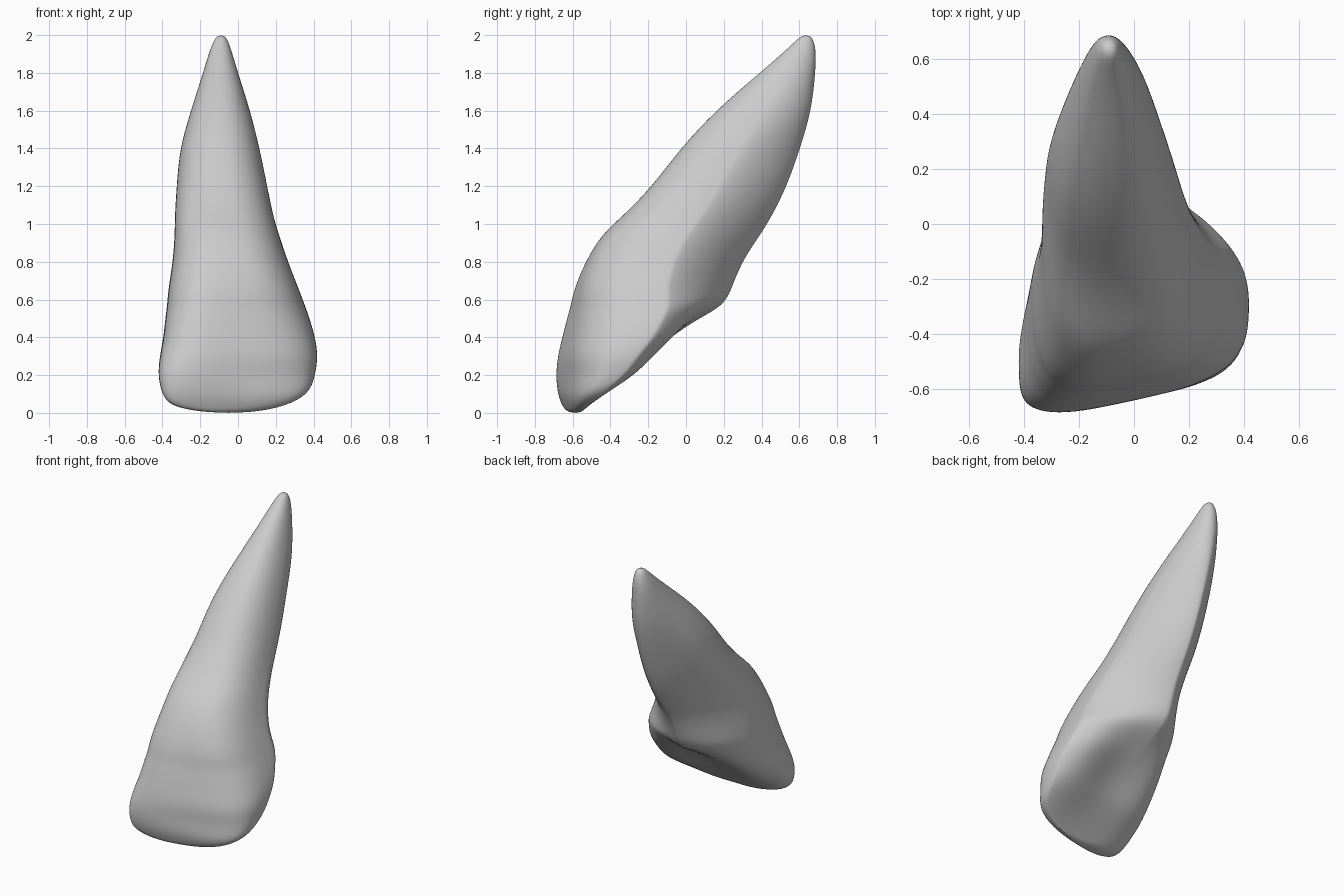
import bpy, bmesh, math
from mathutils import Vector

cube = bpy.data.objects.get("Cube")
if cube:
    bpy.data.objects.remove(cube, do_unlink=True)

SIDES = 48


def make_material(name, color):
    mat = bpy.data.materials.new(name)
    mat.use_nodes = True
    mat.diffuse_color = color
    mat.node_tree.nodes["Principled BSDF"].inputs["Base Color"].default_value = color
    return mat


def ramp(z, stops):
    """Piecewise linear value along the height of the tooth."""
    for (z0, v0), (z1, v1) in zip(stops, stops[1:]):
        if z <= z1:
            return v0 + (v1 - v0) * max(0, z - z0) / (z1 - z0)
    return stops[-1][1]


def signed_power(value, power):
    return math.copysign(abs(value) ** power, value)


def fit(values, low, high):
    a, b = min(values), max(values)
    return [low + (v - a) / (b - a) * (high - low) for v in values]


# Height and extents of each horizontal section: z, x min, x max, y min, y max
sections = [
    (.006, -.2, .1, -.63, -.55),
    (.035, -.36, .25, -.655, -.52),
    (.1, -.405, .38, -.68, -.43),
    (.2, -.425, .41, -.69, -.27),
    (.3, -.415, .425, -.68, -.175),
    (.4, -.395, .41, -.655, -.07),
    (.5, -.385, .38, -.63, .07),
    (.57, -.375, .355, -.61, .2),
    (.65, -.37, .325, -.595, .24),
    (.8, -.345, .265, -.535, .295),
    (.95, -.335, .215, -.445, .4),
    (1.05, -.335, .185, -.325, .46),
    (1.2, -.325, .155, -.18, .535),
    (1.4, -.31, .115, -.03, .605),
    (1.6, -.25, .065, .155, .665),
    (1.8, -.185, 0, .39, .685),
    (1.92, -.15, -.035, .53, .69),
    (1.99, -.12, -.06, .6, .67),
]

# How the section changes: yaw, squareness of front and back,
# sideways lean of the back ridge, hollow at the back
skew_stops = [(0, 1), (.1, .6), (.3, .3), (.7, .12), (1.2, 0)]
front_stops = [(0, 2.6), (.2, 3.4), (.7, 3), (1.2, 2.4), (2, 2.1)]
back_stops = [(0, 2.3), (.2, 1.8), (.5, 1.4), (.9, 1.35), (1.5, 1.45), (1.75, 2.1)]
lean_stops = [(.1, 0), (.4, -.2), (.7, -.22), (1.1, 0), (1.5, .1), (1.8, 0)]
hollow_stops = [(0, 0), (.1, .15), (.25, .3), (.42, .25), (.55, .08), (.65, 0)]


def section_points(z, x0, x1, y0, y1):
    skew = ramp(z, skew_stops)
    lean = ramp(z, lean_stops)
    hollow = ramp(z, hollow_stops)
    us, vs = [], []
    for i in range(SIDES):
        t = math.tau * i / SIDES
        behind = math.sin(t) > 0
        power = 2 / ramp(z, back_stops if behind else front_stops)
        u = signed_power(math.cos(t), power)
        v = signed_power(math.sin(t), power)
        tilt = skew * u
        if behind:
            tilt *= 1 - v
            u += lean * v
            v *= 1 - 2 * hollow * max(0, 1 - (u + .1) ** 2) ** 2
        us.append(u)
        vs.append(v + tilt)
    return [Vector((x, y, z)) for x, y in zip(fit(us, x0, x1), fit(vs, y0, y1))]


# Tooth: crown and root lofted as one skin
bm = bmesh.new()
rings = [[bm.verts.new(p) for p in section_points(*s)] for s in sections]
for low, high in zip(rings, rings[1:]):
    for i in range(SIDES):
        j = (i + 1) % SIDES
        bm.faces.new((low[i], low[j], high[j], high[i]))

# Biting edge and root tip closed with fans
for ring, height in ((rings[0], 0), (rings[-1], 2)):
    centre = sum((v.co for v in ring), Vector()) / SIDES
    centre.z = height
    tip = bm.verts.new(centre)
    for i in range(SIDES):
        bm.faces.new((ring[i], ring[(i + 1) % SIDES], tip))
bmesh.ops.recalc_face_normals(bm, faces=bm.faces)

mesh = bpy.data.meshes.new("tooth")
bm.to_mesh(mesh)
bm.free()
mesh.materials.append(make_material("pale grey", (.6, .6, .6, 1)))
tooth = bpy.data.objects.new("tooth", mesh)
bpy.context.collection.objects.link(tooth)
for face in mesh.polygons:
    face.use_smooth = True

# Rounded organic surface
smooth = tooth.modifiers.new("rounding", "SUBSURF")
smooth.levels = smooth.render_levels = 2
